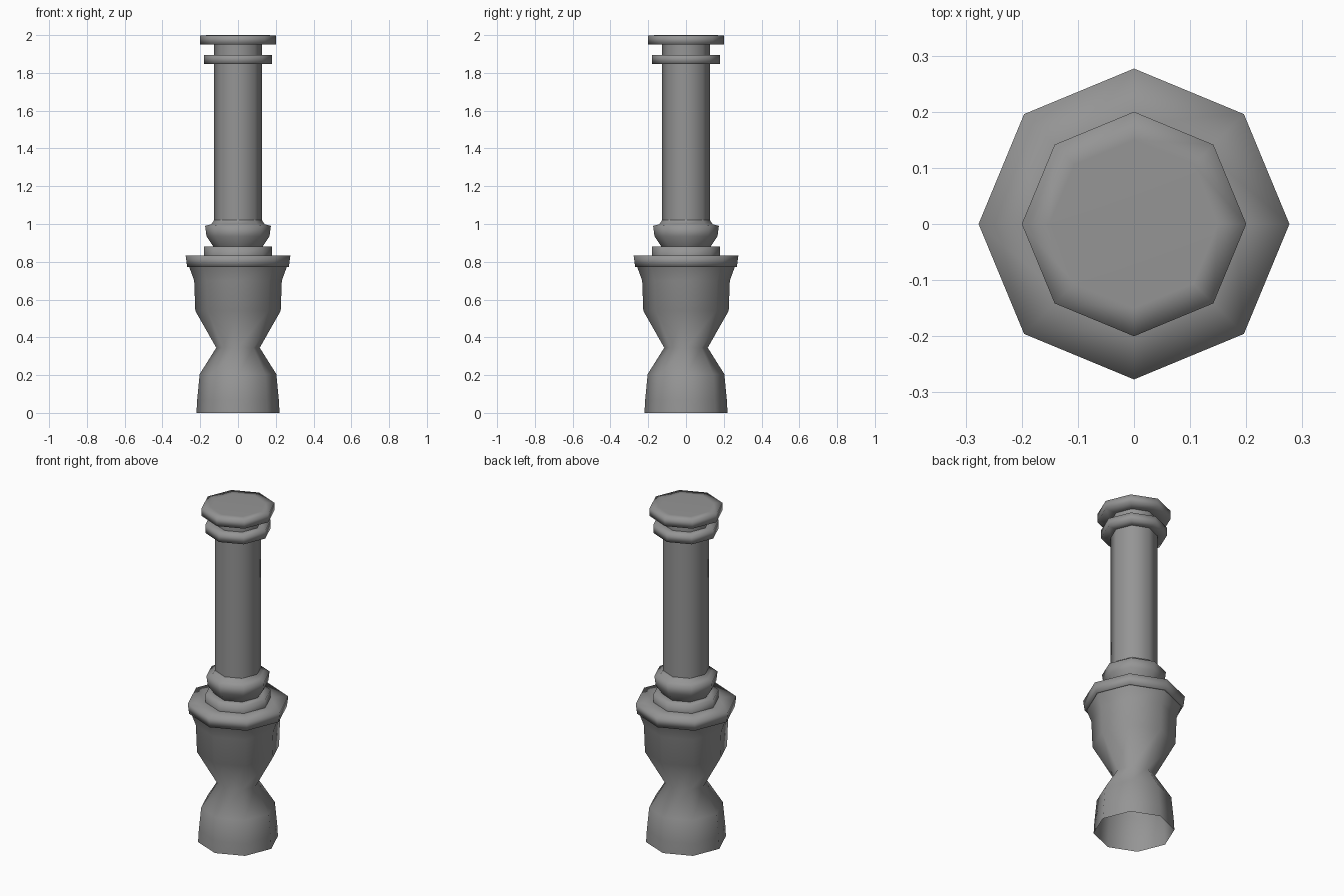
import bpy
import bmesh
from math import cos, sin, tau

SIDES = 8

cube = bpy.data.objects.get("Cube")
if cube:
    bpy.data.objects.remove(cube, do_unlink=True)

# One plain grey for the whole post
grey = bpy.data.materials.new("plain grey")
grey.use_nodes = True
colour = (0.3, 0.3, 0.3, 1)
grey.diffuse_color = colour
grey.node_tree.nodes["Principled BSDF"].inputs["Base Color"].default_value = colour


def lathe(name, profile, close_top=False):
    """Turn a (radius, height) profile into an eight-sided smooth shell."""
    bm = bmesh.new()
    rings = [[bm.verts.new((r * cos(tau * i / SIDES), r * sin(tau * i / SIDES), z))
              for i in range(SIDES)] for r, z in profile]
    for low, high in zip(rings, rings[1:]):
        for i in range(SIDES):
            j = (i + 1) % SIDES
            bm.faces.new((low[i], low[j], high[j], high[i]))
    if close_top:
        bm.faces.new(rings[-1])
    for face in bm.faces:
        face.smooth = True
    mesh = bpy.data.meshes.new(name)
    bm.to_mesh(mesh)
    bm.free()
    mesh.materials.append(grey)
    obj = bpy.data.objects.new(name, mesh)
    bpy.context.collection.objects.link(obj)
    return obj


# Waisted pedestal, open underneath
lathe("pedestal", [(0.22, 0), (0.216, 0.07), (0.203, 0.205), (0.115, 0.345),
                   (0.226, 0.54), (0.232, 0.7), (0.258, 0.772)])

# Wide flange and the step above it
lathe("flange", [(0.258, 0.772), (0.269, 0.772), (0.277, 0.832), (0.18, 0.834)])
lathe("step", [(0.18, 0.832), (0.18, 0.88), (0.13, 0.88)])

# Rounded collar at the foot of the column
lathe("collar", [(0.13, 0.88), (0.167, 0.935), (0.174, 0.99),
                 (0.142, 0.998), (0.127, 1.02)])

# Column with its ring and neck
lathe("column", [(0.127, 1.02), (0.127, 1.847)])
lathe("column_ring", [(0.127, 1.847), (0.18, 1.847), (0.18, 1.896), (0.127, 1.896)])
lathe("column_neck", [(0.127, 1.896), (0.127, 1.95)])

# Flat cap
lathe("cap", [(0.127, 1.95), (0.2, 1.95), (0.2, 1.998), (0.15, 2)], close_top=True)
